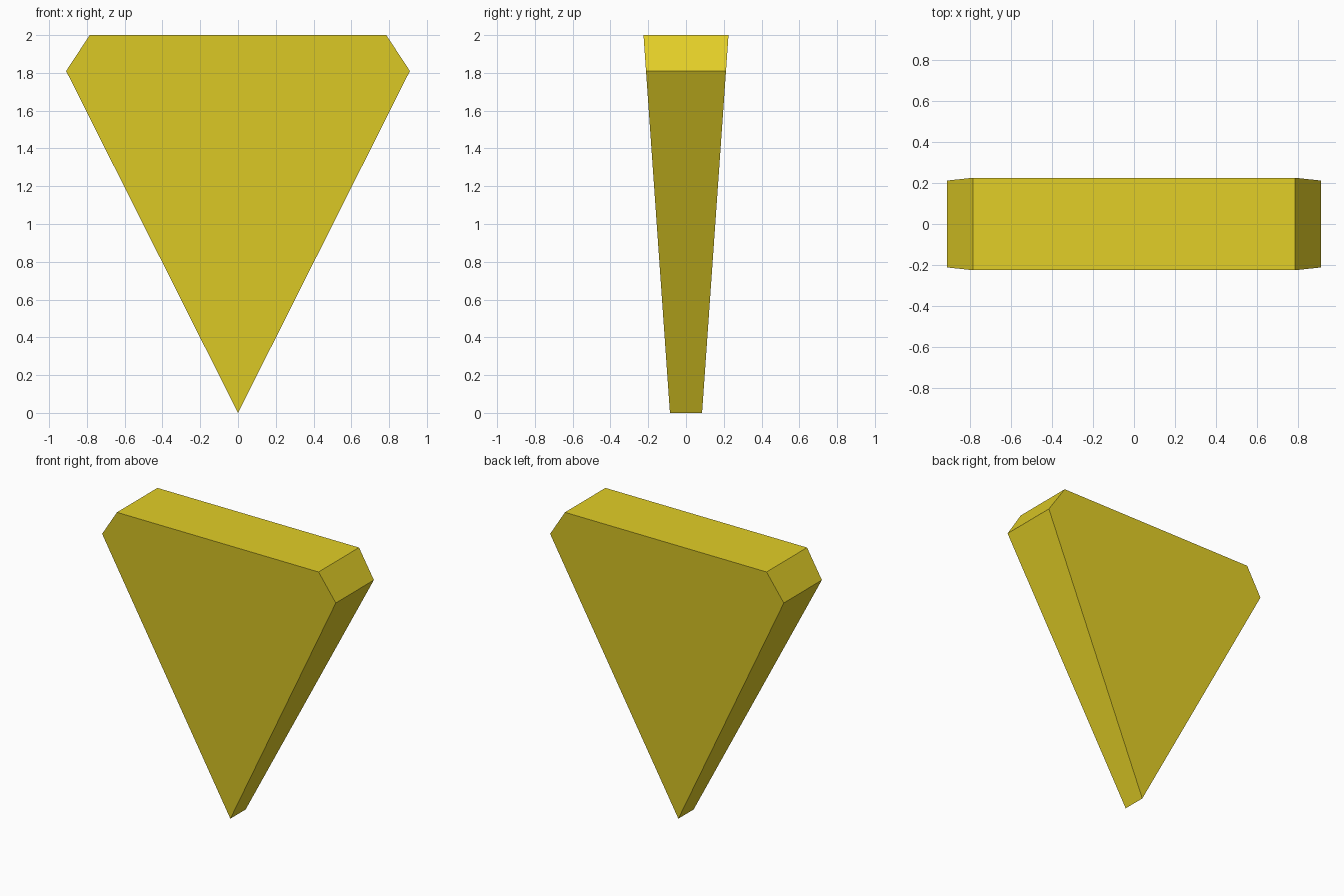
import bpy
import bmesh

cube = bpy.data.objects.get("Cube")
if cube:
    bpy.data.objects.remove(cube, do_unlink=True)

# Single flat yellow
yellow = bpy.data.materials.new("gem_yellow")
yellow.use_nodes = True
colour = (0.76, 0.62, 0.02, 1)
yellow.diffuse_color = colour
yellow.node_tree.nodes["Principled BSDF"].inputs["Base Color"].default_value = colour

# Outline: point at the bottom, clipped corners at the top
outline = [(0, 0), (0.91, 1.81), (0.785, 2), (-0.785, 2), (-0.91, 1.81)]


def half_depth(z):
    """The wedge thickens evenly from its tip to its top."""
    return 0.085 + 0.07 * z


# Front and back plates joined by a rim of flat faces
bm = bmesh.new()
front = [bm.verts.new((x, -half_depth(z), z)) for x, z in outline]
back = [bm.verts.new((x, half_depth(z), z)) for x, z in outline]
bm.faces.new(front)
bm.faces.new(back[::-1])
for i in range(len(outline)):
    j = (i + 1) % len(outline)
    bm.faces.new((front[j], front[i], back[i], back[j]))
bmesh.ops.recalc_face_normals(bm, faces=bm.faces[:])

mesh = bpy.data.meshes.new("wedge_gem")
bm.to_mesh(mesh)
bm.free()
mesh.materials.append(yellow)
bpy.context.collection.objects.link(bpy.data.objects.new("wedge_gem", mesh))
